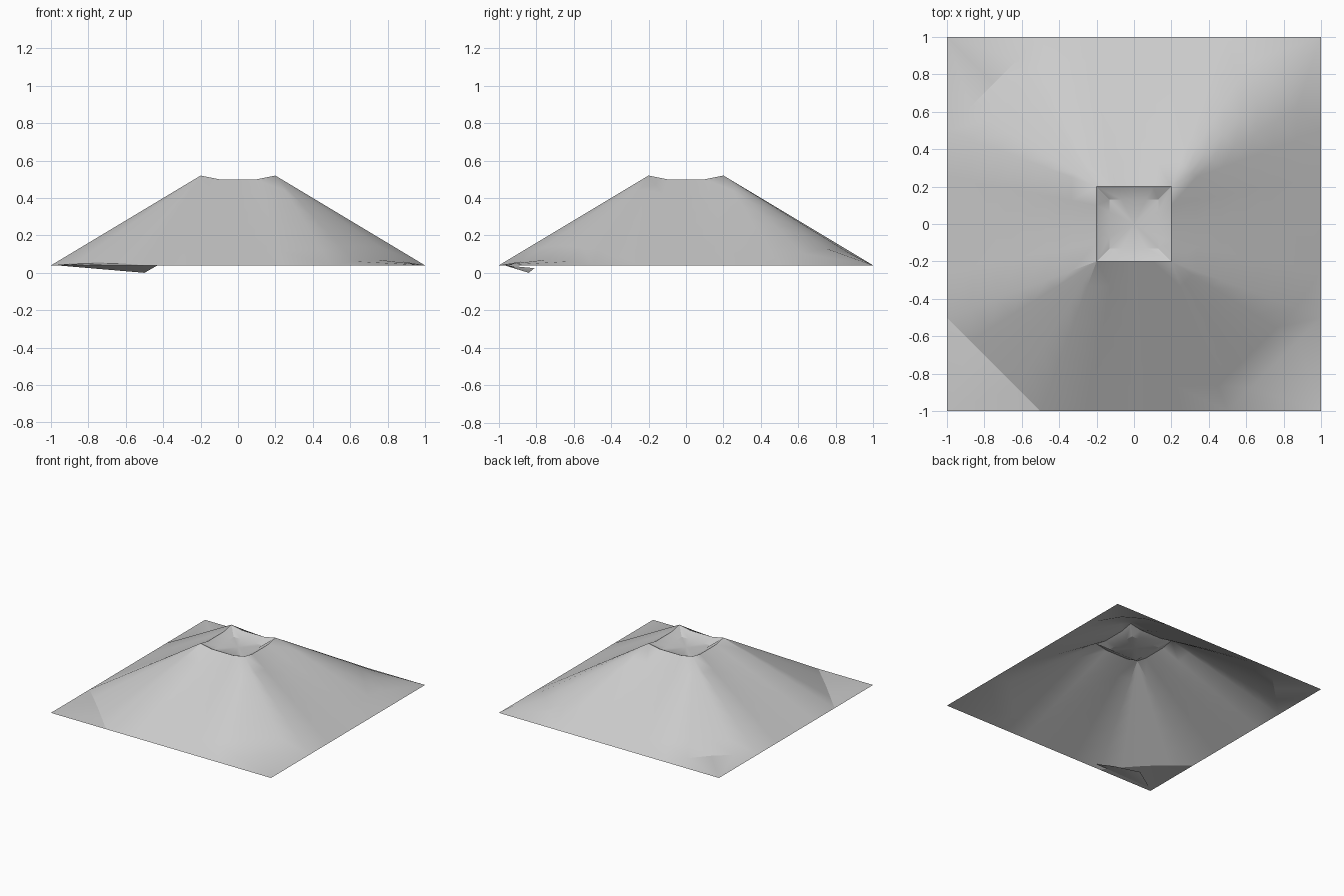
import bpy, bmesh, math
from mathutils import Vector

cube = bpy.data.objects.get("Cube")
if cube:
    bpy.data.objects.remove(cube, do_unlink=True)

stone = bpy.data.materials.new("light grey stone")
stone.use_nodes = True
stone.diffuse_color = (0.6, 0.6, 0.6, 1)
bsdf = stone.node_tree.nodes["Principled BSDF"]
bsdf.inputs["Base Color"].default_value = stone.diffuse_color
bsdf.inputs["Roughness"].default_value = 0.9

BASE, RIM, DIP, FLOOR = 0.04, 0.52, 0.50, 0.465
RINGS, FACET_STEPS = 6, 4
SIDE_STOPS = (-1, -0.5, 0, 0.5, 1)


def finish(bm, name):
    bmesh.ops.remove_doubles(bm, verts=bm.verts, dist=0.0005)
    mesh = bpy.data.meshes.new(name)
    bm.to_mesh(mesh)
    bm.free()
    obj = bpy.data.objects.new(name, mesh)
    bpy.context.collection.objects.link(obj)
    mesh.materials.append(stone)
    bpy.ops.object.select_all(action="DESELECT")
    obj.select_set(True)
    bpy.context.view_layer.objects.active = obj
    bpy.ops.object.shade_smooth_by_angle(angle=math.radians(27))
    return obj


def turn(p, quarter):
    """Rotate a point by exact quarter turns about z."""
    x, y, z = p
    for _ in range(quarter):
        x, y = -y, x
    return Vector((x, y, z))


def face(bm, points):
    unique = []
    for p in points:
        if all((p - q).length > 1e-5 for q in unique):
            unique.append(p)
    if len(unique) > 2:
        bm.faces.new([bm.verts.new(p) for p in unique])


def strip(bm, tops, bottoms, rings):
    """Ruled slope between an upper and a lower run of points."""
    for i in range(len(tops) - 1):
        for r in range(rings):
            a, b = r / rings, (r + 1) / rings
            face(bm, [tops[i].lerp(bottoms[i], a), tops[i].lerp(bottoms[i], b),
                      tops[i + 1].lerp(bottoms[i + 1], b),
                      tops[i + 1].lerp(bottoms[i + 1], a)])


# Hill: four sloping sides, four corner facets and low corner ground
hill = bmesh.new()
# Height of the uneven ground along each corner facet, starting at +x +y
lifts = (0.09, 0.02, 0.015, 0.03)
for q in range(4):
    top = [turn((0.2, 0.2 * s, RIM if abs(s) == 1 else DIP), q) for s in SIDE_STOPS]
    foot = [turn((1, 0.5 * s, BASE), q) for s in SIDE_STOPS]
    strip(hill, top, foot, RINGS)

    # Corner facet fans out of the rim corner
    edge = []
    for i in range(FACET_STEPS + 1):
        t = i / FACET_STEPS
        z = BASE + lifts[q] * math.sin(math.pi * t)
        edge.append(turn((1 - 0.5 * t, 0.5 + 0.5 * t, z), q))
    strip(hill, [turn((0.2, 0.2, RIM), q)] * len(edge), edge, RINGS)

    # Corner ground
    corner = turn((1, 1, BASE), q)
    for a, b in zip(edge, edge[1:]):
        face(hill, [a, corner, b])

    # Crater wall and shallow floor
    inner = [turn((0.13, 0.13 * s, FLOOR), q) for s in SIDE_STOPS]
    strip(hill, inner, top, 1)
    centre = Vector((0, 0, FLOOR))
    for a, b in zip(inner, inner[1:]):
        face(hill, [centre, a, b])
finish(hill, "hill")

# Fold of ground tucked under one corner
fold = bmesh.new()
tip = Vector((-0.5, -0.84, 0))
corner = Vector((-0.97, -0.97, BASE))
face(fold, [corner, tip, Vector((-0.74, -0.81, 0.025))])
face(fold, [corner, Vector((-0.43, -0.95, BASE)), tip])
finish(fold, "ground_fold")
